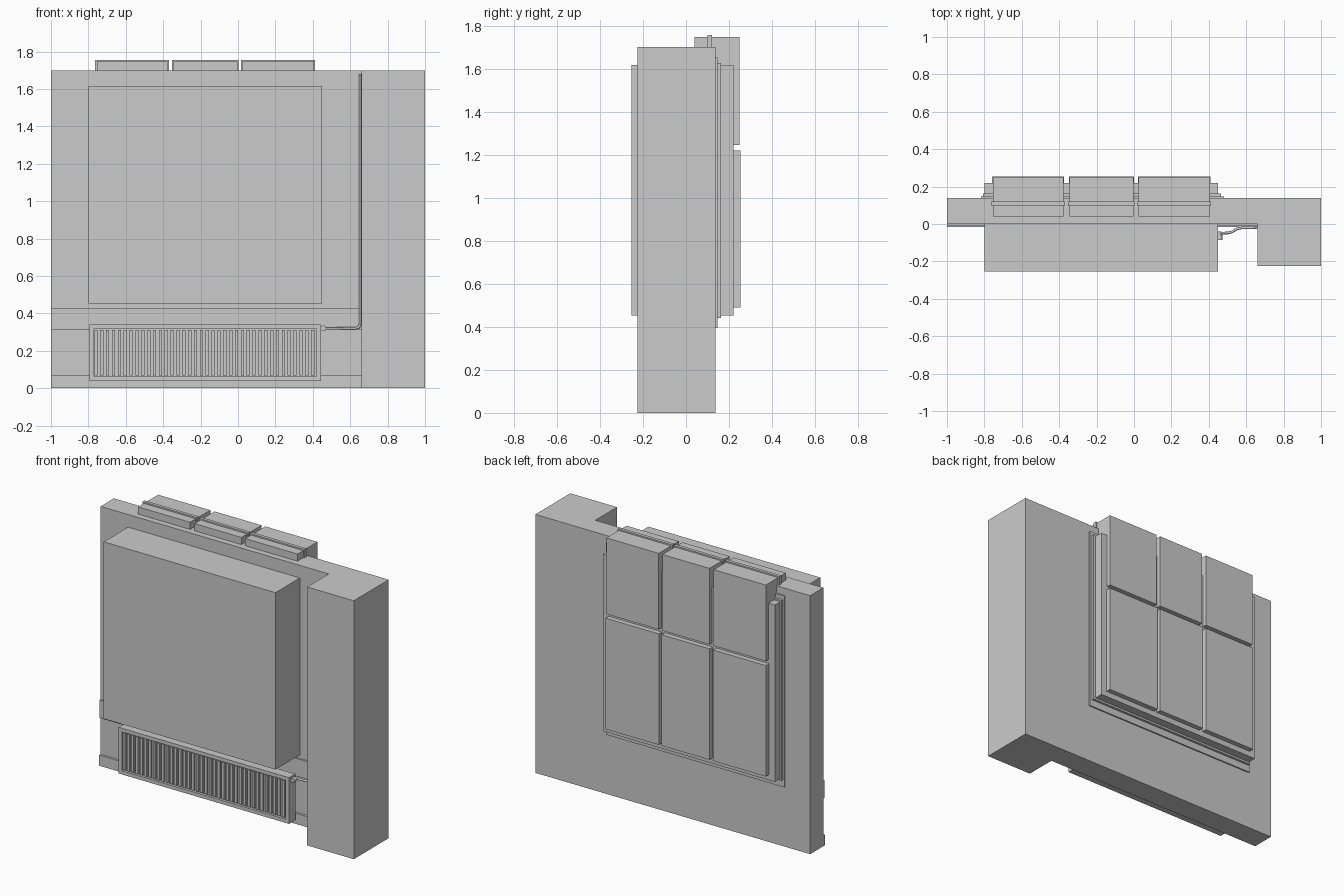
import bpy
import bmesh
from mathutils import Vector

if "Cube" in bpy.data.objects:
    bpy.data.objects.remove(bpy.data.objects["Cube"])


def add_box(bm, x0, x1, y0, y1, z0, z1):
    verts = bmesh.ops.create_cube(bm, size=1)["verts"]
    for v in verts:
        v.co = Vector(((x0 + x1) / 2 + v.co.x * (x1 - x0),
                       (y0 + y1) / 2 + v.co.y * (y1 - y0),
                       (z0 + z1) / 2 + v.co.z * (z1 - z0)))


def finish(name, bm):
    mesh = bpy.data.meshes.new(name)
    bm.to_mesh(mesh)
    bm.free()
    obj = bpy.data.objects.new(name, mesh)
    bpy.context.collection.objects.link(obj)
    return obj


def boxes(name, *dims):
    bm = bmesh.new()
    for d in dims:
        add_box(bm, *d)
    return finish(name, bm)


def prism(name, outline, z0, z1):
    bm = bmesh.new()
    face = bm.faces.new([bm.verts.new((x, y, z0)) for x, y in outline])
    top = bmesh.ops.extrude_face_region(bm, geom=[face])["geom"]
    bmesh.ops.translate(bm, vec=(0, 0, z1 - z0),
                        verts=[g for g in top if isinstance(g, bmesh.types.BMVert)])
    bmesh.ops.recalc_face_normals(bm, faces=bm.faces)
    return finish(name, bm)


# L-shaped wall with a pillar on the right
prism("wall", [(-1, 0), (0.66, 0), (0.66, -0.225), (1, -0.225), (1, 0.138), (-1, 0.138)], 0, 1.7)
boxes("baseboard", (-1, 0.66, -0.015, 0, 0, 0.07))
boxes("wall_rail", (-1, 0.66, -0.012, 0, 0.313, 0.43))

# Window block passing through the wall, with stepped surround at the back
boxes("window_block", (-0.8, 0.45, -0.253, 0.22, 0.453, 1.617))
boxes("outer_surround", (-0.818, 0.481, 0.13, 0.147, 0.394, 1.652))
boxes("inner_surround", (-0.808, 0.465, 0.13, 0.163, 0.44, 1.626))

# Three columns of cushions hung over the top, each with a strap ridge
for i, (x0, x1) in enumerate([(-0.755, -0.376), (-0.345, -0.003), (0.024, 0.405)]):
    boxes(f"upper_panel_{i}", (x0, x1, 0.04, 0.249, 1.246, 1.747))
    boxes(f"panel_ridge_{i}", (x0 - 0.009, x1 + 0.007, 0.1, 0.121, 1.69, 1.756))
    boxes(f"lower_panel_{i}", (x0 - 0.003, x1 + 0.003, 0.2, 0.253, 0.49, 1.22))

# Radiator: recessed panel, rim and vertical ribs
L, R, B, T = -0.795, 0.445, 0.038, 0.342
boxes("radiator_panel", (L + 0.01, R - 0.01, -0.088, -0.045, B + 0.01, T - 0.01))
boxes("radiator_rim",
      (L, L + 0.024, -0.105, -0.04, B, T), (R - 0.024, R, -0.105, -0.04, B, T),
      (L + 0.024, R - 0.024, -0.105, -0.04, B, B + 0.024),
      (L + 0.024, R - 0.024, -0.105, -0.04, T - 0.024, T))
count = 38
pitch = 1.19 / count
boxes("radiator_ribs", *[(-0.768 + i * pitch, -0.768 + i * pitch + 0.017,
                          -0.101, -0.085, 0.069, 0.312) for i in range(count)])
boxes("radiator_brackets", (-0.6, -0.56, -0.045, 0, 0.1, 0.28), (0.21, 0.25, -0.045, 0, 0.1, 0.28))

# Pipe from the valve to the wall corner and up
curve = bpy.data.curves.new("pipe", "CURVE")
curve.dimensions = "3D"
curve.bevel_depth = 0.007
curve.bevel_resolution = 2
curve.use_fill_caps = True
path = [(0.43, -0.05, 0.32), (0.5, -0.048, 0.32), (0.525, -0.042, 0.32), (0.55, -0.026, 0.32),
        (0.58, -0.02, 0.32), (0.63, -0.02, 0.32), (0.644, -0.02, 0.325), (0.651, -0.02, 0.334),
        (0.653, -0.02, 0.35), (0.653, -0.02, 1.68)]
spline = curve.splines.new("POLY")
spline.points.add(len(path) - 1)
for p, co in zip(spline.points, path):
    p.co = (*co, 1)
bpy.context.collection.objects.link(bpy.data.objects.new("pipe", curve))

# Valve knob and collar
for name, r, y0, y1 in [("valve_body", 0.01, -0.065, -0.04), ("valve_knob", 0.015, -0.086, -0.06)]:
    bpy.ops.mesh.primitive_cylinder_add(vertices=16, radius=r, depth=y1 - y0,
                                        location=(0.457, (y0 + y1) / 2, 0.32),
                                        rotation=(1.5708, 0, 0))
    bpy.context.object.name = name
    bpy.ops.object.shade_smooth_by_angle()
